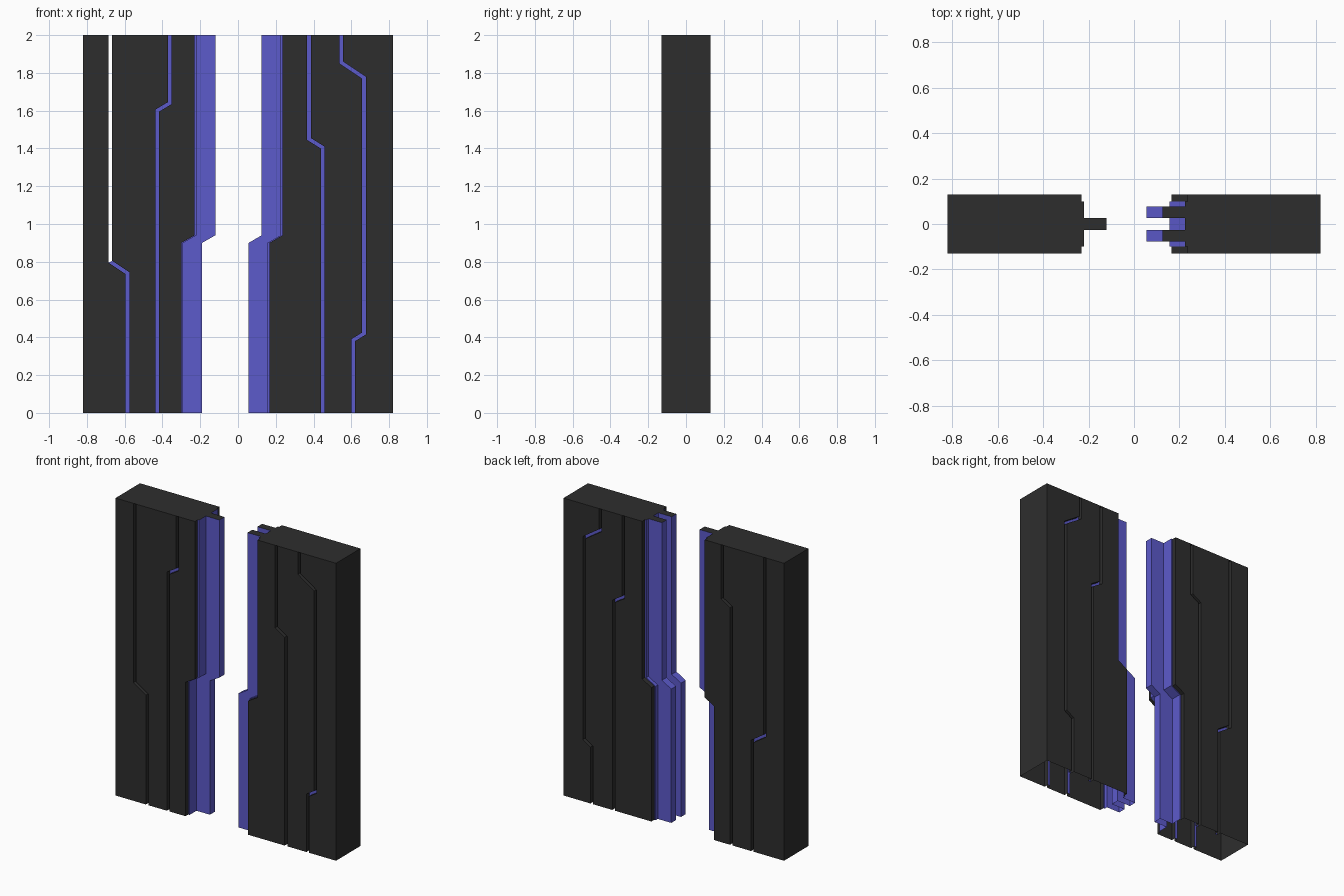
import bpy, bmesh
from mathutils import Vector

if "Cube" in bpy.data.objects:
    bpy.data.objects.remove(bpy.data.objects["Cube"])

H, HALF, CORE, OUT, GROOVE = 2.0, 0.13, 0.10, 0.82, 0.019


def material(name, col):
    m = bpy.data.materials.new(name)
    m.diffuse_color = (*col, 1)
    m.use_nodes = True
    m.node_tree.nodes["Principled BSDF"].inputs["Base Color"].default_value = m.diffuse_color
    return m


BLACK, BLUE = 0, 1
MATS = [material("charcoal_panel", (0.027, 0.027, 0.027)),
        material("violet_blue_core", (0.108, 0.103, 0.60))]


def offset(path, d):
    """Mitred sideways offset of a top-to-bottom (x, z) path."""
    pts = [Vector(p) for p in path]
    normals = []
    for a, b in zip(pts, pts[1:]):
        t = (b - a).normalized()
        normals.append(Vector((-t.y, t.x)))
    res = []
    for i, p in enumerate(pts):
        n0 = normals[max(i - 1, 0)]
        n1 = normals[min(i, len(normals) - 1)]
        res.append(tuple(p + (n0 + n1) / (1 + n0.dot(n1)) * d))
    return res


def door_leaf(name, side, edge, grooves, section):
    bm = bmesh.new()

    def face(pts, mat):
        f = bm.faces.new([bm.verts.new(p) for p in pts])
        f.material_index = mat

    def sweep(path_a, ya, path_b, yb, mat, start=0):
        for i in range(start, len(path_a) - 1):
            (ax, az), (bx, bz) = path_a[i], path_a[i + 1]
            (cx, cz), (dx, dz) = path_b[i + 1], path_b[i]
            face([(ax, ya, az), (bx, ya, bz), (cx, yb, cz), (dx, yb, dz)], mat)

    # panel boundaries, outer edge to meeting edge
    outer = [(side * OUT, H), (side * OUT, 0)]
    cuts = [(offset(g, side * GROOVE / 2), offset(g, -side * GROOVE / 2), s)
            for g, s in grooves]
    bounds = [outer] + [p for c in cuts for p in c[:2]] + [edge]

    for sy in (-1, 1):
        # raised panels
        for a, b in zip(bounds[::2], bounds[1::2]):
            face([(x, sy * HALF, z) for x, z in a + b[::-1]], BLACK)
        # grooves: black walls, blue floor
        for a, b, start in cuts:
            sweep(a, sy * HALF, a, sy * CORE, BLACK)
            sweep(b, sy * HALF, b, sy * CORE, BLACK)
            sweep(a, sy * CORE, b, sy * CORE, BLUE, start)

    # outer side (the underside is open)
    sweep(outer, -HALF, outer, HALF, BLACK)

    # interlocking seal swept along the stepped meeting edge
    for i, ((da, ya), (db, yb)) in enumerate(zip(section, section[1:])):
        pa = [(x - side * da, z) for x, z in edge]
        pb = [(x - side * db, z) for x, z in edge]
        sweep(pa, ya, pb, yb, BLACK if i in (0, len(section) - 2) else BLUE)

    # top cap following panels and seal
    xs = [p[0][0] for p in bounds[:-1]]
    cap = [(x, -HALF, H) for x in xs]
    cap += [(edge[0][0] - side * d, y, H) for d, y in section]
    cap += [(x, HALF, H) for x in reversed(xs)]
    face(cap, BLACK)

    bmesh.ops.remove_doubles(bm, verts=bm.verts, dist=1e-5)
    bmesh.ops.recalc_face_normals(bm, faces=bm.faces)
    me = bpy.data.meshes.new(name)
    bm.to_mesh(me)
    bm.free()
    for m in MATS:
        me.materials.append(m)
    ob = bpy.data.objects.new(name, me)
    bpy.context.collection.objects.link(ob)


def symmetric(half):
    """Section given for y < 0, mirrored to y > 0."""
    return half + [(d, -y) for d, y in reversed(half)]


def stepped_edge(top_x, low_x):
    return [(top_x, H), (top_x, 0.94), (low_x, 0.90), (low_x, 0)]


base = [(0, -HALF), (0, -CORE), (0.01, -CORE)]
tongue = symmetric(base + [(0.01, -0.027), (0.11, -0.027)])
fork = symmetric(base + [(0.01, -0.077), (0.11, -0.077), (0.11, -0.027), (0.01, -0.027)])

# each groove: path, first floor segment (the upper left slot is see-through)
door_leaf("left_door_leaf", -1, stepped_edge(-0.23, -0.30), [
    ([(-0.676, H), (-0.676, 0.80), (-0.585, 0.74), (-0.585, 0)], 1),
    ([(-0.361, H), (-0.361, 1.64), (-0.428, 1.60), (-0.428, 0)], 0),
], tongue)
door_leaf("right_door_leaf", 1, stepped_edge(0.235, 0.166), [
    ([(0.546, H), (0.546, 1.855), (0.667, 1.775), (0.667, 0.42), (0.61, 0.385), (0.61, 0)], 0),
    ([(0.376, H), (0.376, 1.45), (0.448, 1.405), (0.448, 0)], 0),
], fork)
